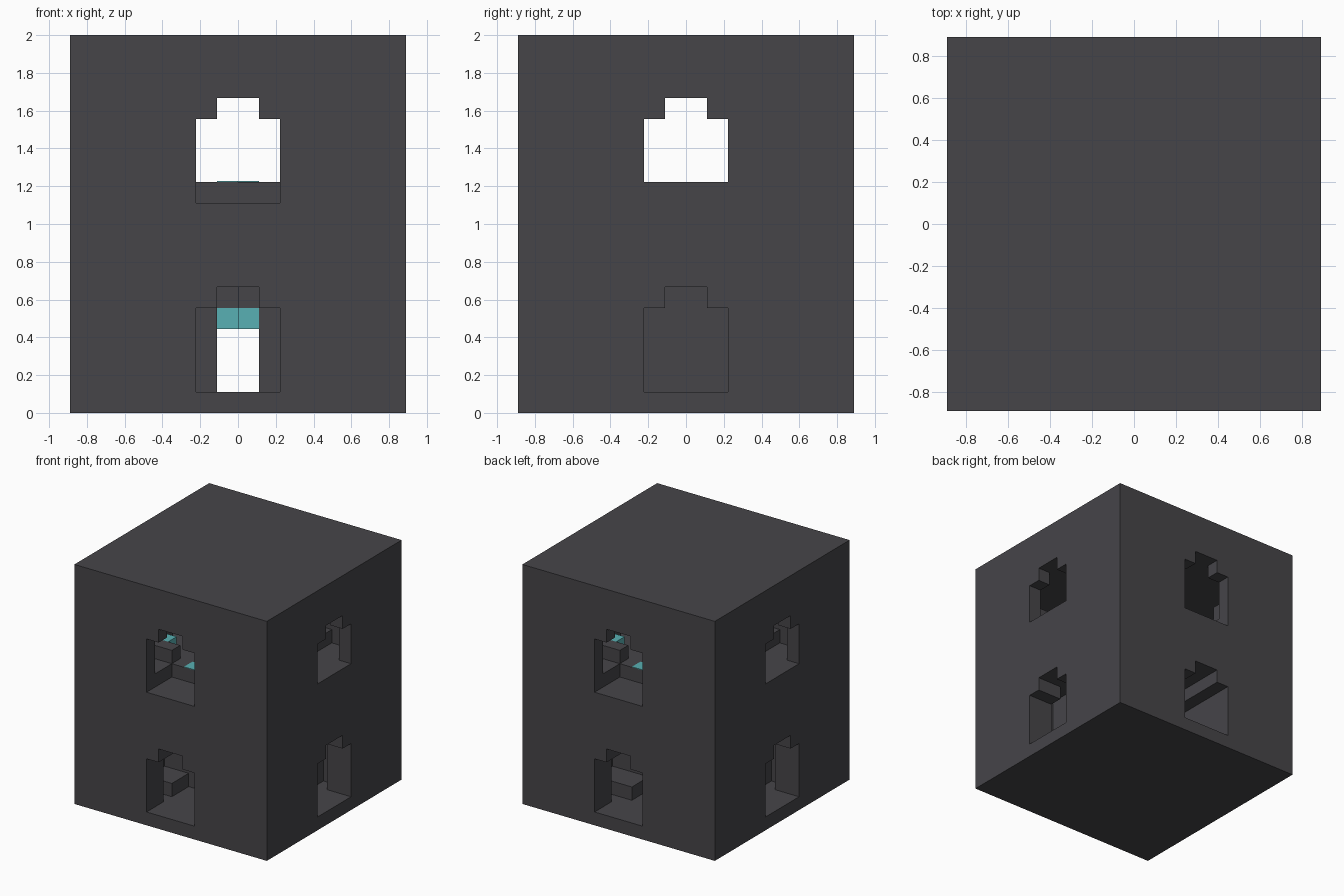
import bpy
from mathutils import Vector

U = 1 / 9  # one building cell

old = bpy.data.objects.get("Cube")
if old:
    bpy.data.objects.remove(old, do_unlink=True)


def material(name, rgb):
    m = bpy.data.materials.new(name)
    m.use_nodes = True
    m.diffuse_color = (*rgb, 1)
    m.node_tree.nodes["Principled BSDF"].inputs["Base Color"].default_value = (*rgb, 1)
    return m


stone = material("dark_stone", (0.061, 0.059, 0.066))
teal = material("teal", (0.098, 0.434, 0.451))


def box(name, x, y, z, mat=stone):
    """Box from cell ranges along each axis."""
    bpy.ops.mesh.primitive_cube_add(size=1)
    ob = bpy.context.object
    ob.name = name
    lo, hi = Vector((x[0], y[0], z[0])) * U, Vector((x[1], y[1], z[1])) * U
    for v in ob.data.vertices:
        v.co = Vector(h if c > 0 else l for c, l, h in zip(v.co, lo, hi))
    ob.data.materials.append(mat)
    return ob


def pair(x, y):
    """A footprint and its copy turned half round the vertical axis."""
    turned = ((-x[1], -x[0]), (-y[1], -y[0]))
    return [(x, y)] if turned == (x, y) else [(x, y), turned]


def carve(x, y, z):
    for px, py in pair(x, y):
        cutter = box("cutter", px, py, z)
        cutter.hide_render = True
        mod = body.modifiers.new("cut", 'BOOLEAN')
        mod.operation, mod.solver, mod.object = 'DIFFERENCE', 'EXACT', cutter
        bpy.context.view_layer.objects.active = body
        bpy.ops.object.modifier_apply(modifier=mod.name)
        bpy.data.objects.remove(cutter, do_unlink=True)


def blocks(name, x, y, z, mat=stone):
    for px, py in pair(x, y):
        box(name, px, py, z, mat)


body = box("block_body", (-8, 8), (-8, 8), (0, 18))

# Upper room
carve((-7, 7), (-7, 7), (11, 15))

# Stepped upper windows; front and back sills sit one cell lower
carve((-2, 2), (-8, -5), (10, 14))
carve((-1, 1), (-8, -6), (14, 15))
carve((-8, -6), (-2, 2), (11, 14))
carve((-8, -6), (-1, 1), (14, 15))

# Lower front and back porches with the through passage
carve((-2, 2), (-8, -3), (1, 5))
carve((-1, 0), (-8, -1), (4, 6))
carve((0, 1), (-8, -3), (4, 6))
carve((-1, 1), (-8, 8), (1, 4))
carve((-4, -2), (-6, -3), (1, 5))

# Lower side niches
carve((6, 8), (-2, 2), (1, 5))
carve((6, 8), (-1, 1), (5, 6))
carve((5, 6), (-3, 3), (1, 6))

# Teal lintel cores over the passage
carve((-1, 0), (-1, 3), (4, 5))
blocks("passage_lintel", (-1, 0), (-1, 3), (4, 5), teal)

# Low blocks inside the porches
blocks("porch_block", (-4, -2), (-5, -3), (1, 2))
box("porch_step", (1, 2), (3, 5), (1, 2))

# Stepped blocks and teal inlays in the upper room
for sx in (-1, 1):
    for sy in (-1, 1):
        def span(s, a, b):
            return (a, b) if s > 0 else (-b, -a)
        box("room_block", span(sx, 4, 7), span(sy, 4, 7), (11, 14))
        box("room_step", span(sx, 2, 4), span(sy, 4, 5), (11, 12))
        box("teal_cube", span(sx, 3, 4), span(sy, 3, 4), (11, 12), teal)
        box("side_step", span(sx, 4, 5), span(sy, 2, 4), (11, 12))
blocks("floor_inlay", (-1, 0), (-5, -4), (11, 11.04), teal)
